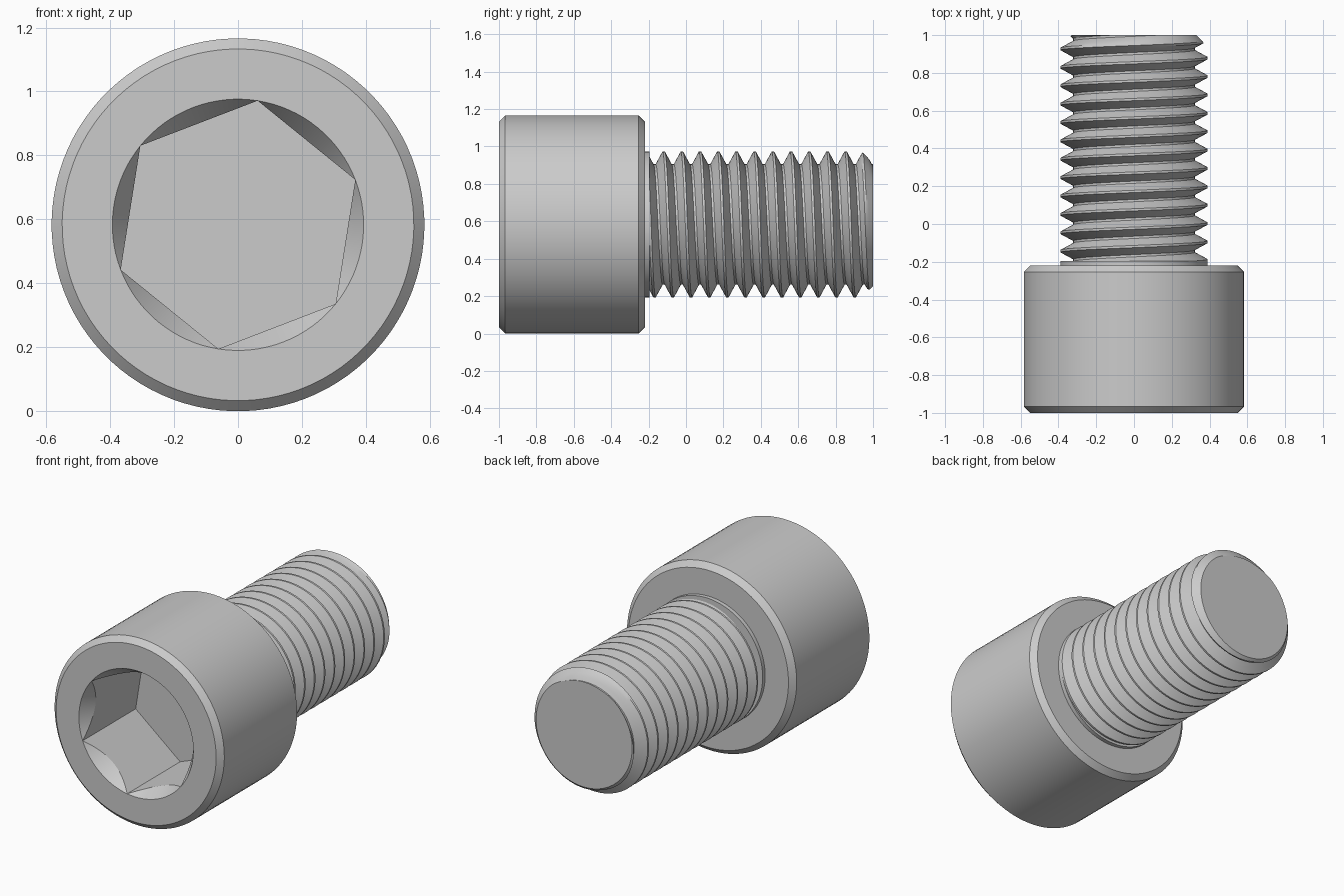
import bpy, bmesh, math

if "Cube" in bpy.data.objects:
    bpy.data.objects.remove(bpy.data.objects["Cube"])

CZ = 0.583            # height of the screw axis
PITCH = 0.0973
CREST, ROOT = 0.39, 0.322
Y_NECK, Y_END = -0.195, 1.0
TAU = 2 * math.pi


def skin(name, profile_at, segs, start=0.0):
    """Sweep a (radius, y) profile, which may vary with angle, round the y axis."""
    bm = bmesh.new()
    cols = []
    for j in range(segs + 1):
        a = TAU * j / segs
        c, s = math.cos(a + start), math.sin(a + start)
        cols.append([bm.verts.new((r * c, y, CZ + r * s)) for r, y in profile_at(a)])
    for p, q in zip(cols, cols[1:]):
        for k in range(len(p) - 1):
            bm.faces.new((p[k], q[k], q[k + 1], p[k + 1]))
    bmesh.ops.remove_doubles(bm, verts=bm.verts, dist=1e-5)
    bmesh.ops.dissolve_degenerate(bm, edges=bm.edges, dist=1e-5)
    bmesh.ops.recalc_face_normals(bm, faces=bm.faces)
    me = bpy.data.meshes.new(name)
    bm.to_mesh(me)
    bm.free()
    ob = bpy.data.objects.new(name, me)
    bpy.context.collection.objects.link(ob)
    bpy.ops.object.select_all(action='DESELECT')
    ob.select_set(True)
    bpy.context.view_layer.objects.active = ob
    bpy.ops.object.shade_smooth_by_angle(angle=math.radians(25))
    return ob


# Head: chamfered cylinder with a countersunk hexagonal socket
def head_profile(a):
    rs = 0.393
    sixth = TAU / 6
    rh = rs * math.cos(sixth / 2) / math.cos(a % sixth - sixth / 2)
    lip = -1 + (rs - rh) * 1.5
    return [(0, -0.48), (rh, -0.48), (rh, lip), (rs, -1), (0.55, -1),
            (0.583, -0.967), (0.583, -0.253), (0.55, -0.22), (0.385, -0.22)]


skin("socket_head", head_profile, 96, math.radians(21))


# Shank: plain neck, helical thread and chamfered tip
def thread_radius(y, a):
    d = ((y - 0.878 + PITCH * a / TAU) / PITCH + 0.5) % 1 - 0.5
    t = (abs(d) * PITCH - 0.006) / (PITCH / 2 - 0.012)
    r = CREST + (ROOT - CREST) * min(1, max(0, t))
    return min(r, 0.33 + (Y_END - y))


def shank_profile(a):
    flank = PITCH / 2 - 0.006
    offsets = [-flank, -flank * 0.7, -flank * 0.4, -0.006,
               0.006, flank * 0.4, flank * 0.7, flank]
    pts = [(CREST, -0.225), (CREST, Y_NECK)]
    for m in range(-13, 5):
        for o in offsets:
            y = 0.878 + m * PITCH - PITCH * a / TAU + o
            y = min(Y_END, max(Y_NECK, y))
            pts.append((thread_radius(y, a), y))
    pts.append((0, Y_END))
    return pts


skin("threaded_shank", shank_profile, 96)
